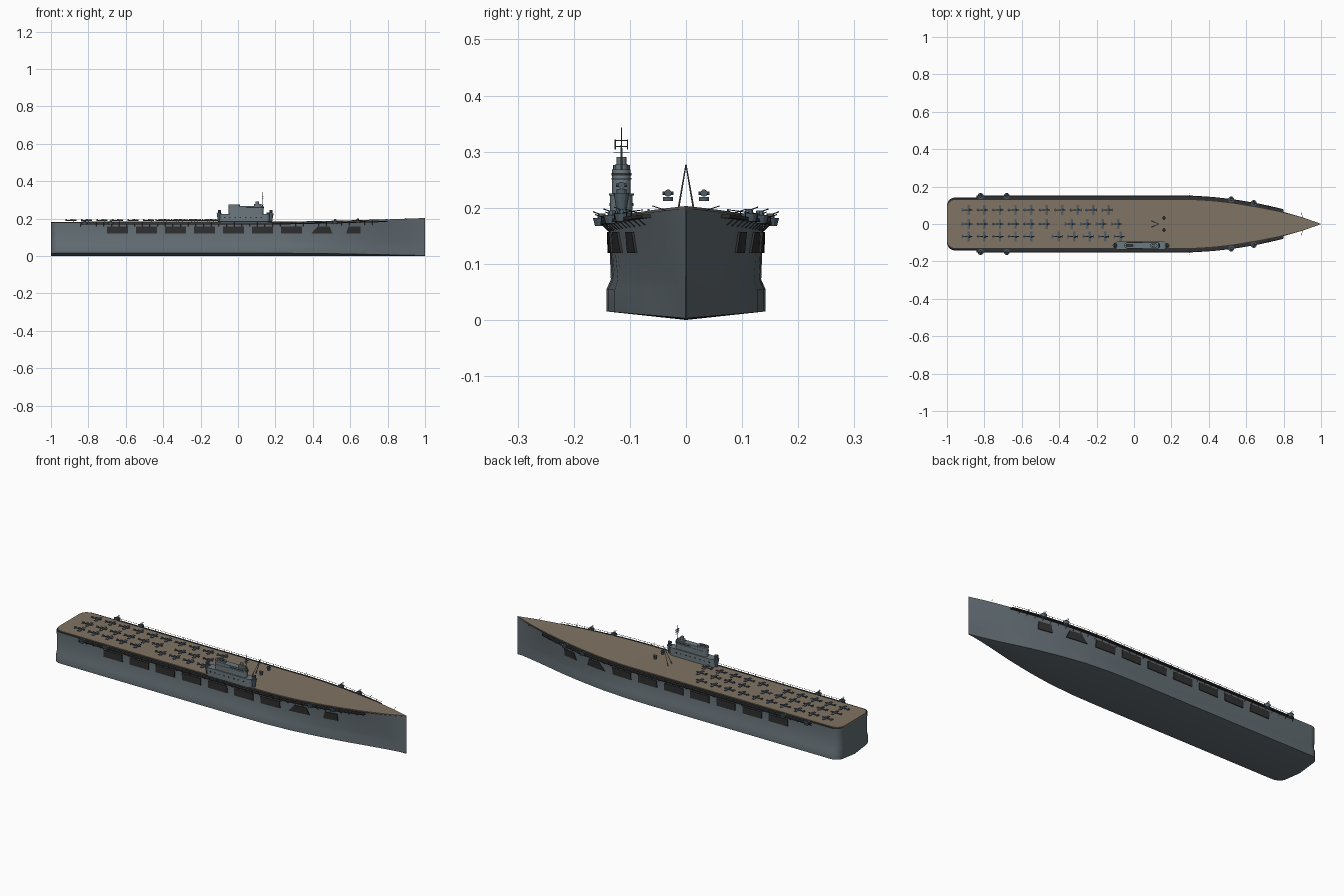
import bpy, bmesh, math
from mathutils import Vector

cube = bpy.data.objects.get("Cube")
if cube:
    bpy.data.objects.remove(cube, do_unlink=True)


def material(name, rgb):
    m = bpy.data.materials.new(name)
    m.use_nodes = True
    m.diffuse_color = (*rgb, 1)
    m.node_tree.nodes["Principled BSDF"].inputs["Base Color"].default_value = (*rgb, 1)
    return m


GREY = material("hull grey", (0.125, 0.155, 0.175))
WOOD = material("deck wood", (0.215, 0.172, 0.125))
DARK = material("dark walkway", (0.03, 0.03, 0.03))
LIGHT = material("island grey", (0.15, 0.19, 0.21))
BLUE = material("aircraft blue grey", (0.08, 0.11, 0.14))


def finish(name, bm, *mats, smooth=False):
    bmesh.ops.recalc_face_normals(bm, faces=bm.faces)
    me = bpy.data.meshes.new(name)
    bm.to_mesh(me)
    bm.free()
    for m in mats:
        me.materials.append(m)
    ob = bpy.data.objects.new(name, me)
    bpy.context.collection.objects.link(ob)
    if smooth:
        bpy.ops.object.select_all(action='DESELECT')
        ob.select_set(True)
        bpy.context.view_layer.objects.active = ob
        bpy.ops.object.shade_smooth_by_angle(angle=math.radians(32))
    return ob


def loft(bm, rings):
    """Skin closed rings of points and cap both ends."""
    vs = [[bm.verts.new(p) for p in r] for r in rings]
    n = len(vs[0])
    for a, b in zip(vs, vs[1:]):
        for i in range(n):
            bm.faces.new((a[i], a[(i + 1) % n], b[(i + 1) % n], b[i]))
    bm.faces.new(vs[0])
    bm.faces.new(vs[-1])


def box(bm, x0, x1, y0, y1, z0, z1):
    loft(bm, [[(x, y0, z0), (x, y1, z0), (x, y1, z1), (x, y0, z1)] for x in (x0, x1)])


def rod(bm, a, b, r, r2=None, n=6):
    """Tapered cylinder from a to b."""
    a, b = Vector(a), Vector(b)
    q = (b - a).to_track_quat('Z', 'Y')
    loft(bm, [[p + q @ Vector((s * math.cos(t), s * math.sin(t), 0))
               for t in (math.tau * i / n for i in range(n))]
              for p, s in ((a, r), (b, r if r2 is None else r2))])


# Hull form: half-breadths at deck level and at the bilge
DECK_PLAN = ((-1, .138), (.3, .138), (.42, .131), (.54, .117), (.66, .097), (.78, .07), (.9, .036), (1, .0005))
LOW_PLAN = ((-1, .142), (.1, .142), (.25, .139), (.4, .127), (.54, .105), (.68, .076), (.82, .04), (.92, .016), (1, .0005))
R = .045


def interp(plan, x):
    for (x0, y0), (x1, y1) in zip(plan, plan[1:]):
        if x <= x1:
            return y0 + (y1 - y0) * (x - x0) / (x1 - x0)
    return plan[-1][1]


def stern(x):
    d = max(0, -1 + R - x)
    return R - math.sqrt(max(0, R * R - d * d))


def deck_w(x):
    return interp(DECK_PLAN, x) - stern(x)


def low_w(x):
    return interp(LOW_PLAN, x) - stern(x)


def sheer(x):
    return .179 + .02 * max(0, (x - .2) / .8) ** 1.5


def knuckle(x):
    return low_w(x) * .8 + (deck_w(x) - .006 * (x < .9)) * .2 - .006 * min(1, low_w(x) / .14)


def side(x, z):
    t = (z - .072) / (sheer(x) - .072)
    return knuckle(x) * (1 - t) + deck_w(x) * t


xs = [-1 + R * (1 - math.cos(a * math.pi / 16)) for a in range(9)]
xs += [-.6, -.2, .1] + [.25 + .75 * i / 20 for i in range(21)]

bm = bmesh.new()
rings = []
for x in xs:
    lw, s = low_w(x), sheer(x)
    half = [(lw, .003 + .012 * lw / .14), (lw, .054), (max(knuckle(x), .0004), .072), (deck_w(x), s)]
    rings.append([(x, 0, 0)] + [(x, y, z) for y, z in half] + [(x, -y, z) for y, z in reversed(half)])
loft(bm, rings)
bm.normal_update()
bmesh.ops.recalc_face_normals(bm, faces=bm.faces)
for f in bm.faces:
    f.material_index = int(f.normal.z > .8)
finish("hull", bm, GREY, DARK, smooth=True)

# Wooden flight deck
bm = bmesh.new()
loft(bm, [[(x, s * max(deck_w(x) - .009 * min(1, 3 * (1 - x)), .0005), sheer(x) + dz)
           for s, dz in ((-1, -.003), (1, -.003), (1, .004), (-1, .004))] for x in xs])
finish("flight_deck", bm, WOOD)

# Gallery walkways with rails, both sides
bm = bmesh.new()
rails = bmesh.new()
gx = [-.84 + 1.64 * i / 40 for i in range(41)]
for s in (-1, 1):
    loft(bm, [[(x, s * (deck_w(x) + o), sheer(x) + dz)
               for o, dz in ((-.004, -.01), (.014, -.01), (.014, -.004), (-.004, -.004))] for x in gx])
    for a, b in zip(gx, gx[1:]):
        pa, pb = [(x, s * (deck_w(x) + .013), sheer(x) + .004) for x in (a, b)]
        rod(rails, pa, pb, .0008, n=4)
        rod(rails, (pa[0], pa[1], pa[2] - .01), pa, .0008, n=4)
        # bracket under the walkway
        rod(rails, (a, s * (deck_w(a) - .002), sheer(a) - .022), (a, s * (deck_w(a) + .012), sheer(a) - .009), .001, n=4)
finish("gallery_walkways", bm, DARK)
finish("gallery_rails", rails, DARK)

# Hangar openings as thin dark plates, the two forward ones slanted
panels = [(-.7 + .155 * i, -.7 + .155 * i, -.588 + .155 * i, -.588 + .155 * i) for i in range(7)]
panels += [(.39, .425, .505, .49), (.578, .59, .655, .655)]
bm = bmesh.new()
for s in (-1, 1):
    for a0, a1, b0, b1 in panels:
        rings = []
        for i in range(5):
            t = i / 4
            lo, hi = a0 + (b0 - a0) * t, a1 + (b1 - a1) * t
            rings.append([(x, s * (side(x, z) + o), z)
                          for x, z, o in ((lo, .119, -.001), (lo, .119, .004), (hi, .157, .004), (hi, .157, -.001))])
        loft(bm, rings)
finish("hangar_openings", bm, DARK)

# Gun tubs on the deck edges
bm = bmesh.new()
for s in (-1, 1):
    for x in (-.82, -.68, .52, .64):
        y, z = s * (deck_w(x) + .012), sheer(x)
        rod(bm, (x, y, z - .012), (x, y, z + .003), .012, .016, 12)
        rod(bm, (x, y, z + .003), (x, y, z + .011), .008, .006, 8)
        for d in (-.003, .003):
            rod(bm, (x + d, y, z + .008), (x + d, y + s * .016, z + .014), .0012)
finish("gun_tubs", bm, BLUE)


# Island superstructure
def rounded_block(bm, x0, x1, y, h, z0, z1):
    """Block with half-round ends."""
    pts = [(x1 - h + h * math.cos(a), y + h * math.sin(a)) for a in (math.pi * (i / 8 - .5) for i in range(9))]
    pts += [(x0 + h + h * math.cos(a), y + h * math.sin(a)) for a in (math.pi * (i / 8 + .5) for i in range(9))]
    loft(bm, [[(px, py, z) for px, py in pts] for z in (z0, z1)])


IY = -.115
bm = bmesh.new()
for x0, x1, h, z0, z1 in ((-.1, .17, .02, .18, .222), (-.105, .175, .022, .222, .225), (-.05, .137, .0165, .225, .268),
                          (-.052, .14, .018, .25, .253), (-.052, .01, .015, .268, .276), (.085, .125, .011, .268, .278)):
    rounded_block(bm, x0, x1, IY, h, z0, z1)
rod(bm, (.103, IY, .278), (.103, IY, .29), .009, n=12)
finish("island", bm, LIGHT, smooth=True)

bm = bmesh.new()
rounded_block(bm, .03, .1385, IY, .0175, .257, .262)
for i in range(8):
    for s in (-1, 1):
        box(bm, -.075 + .028 * i, -.067 + .028 * i, IY + s * .0203 - .001, IY + s * .0203 + .001, .203, .208)
rounded_block(bm, -.045, -.002, IY, .009, .276, .2765)
finish("island_windows_and_funnel_top", bm, DARK)

# Radar mast
bm = bmesh.new()
rod(bm, (.132, IY, .265), (.132, IY, .343), .0025, .0008)
for z in (.308, .319):
    box(bm, .128, .136, IY - .012, IY + .012, z, z + .002)
for y in (-.011, 0, .011):
    rod(bm, (.132, IY + y, .304), (.132, IY + y, .322), .0012)
rod(bm, (.132, IY - .014, .298), (.132, IY + .014, .298), .001)
finish("radar_mast", bm, BLUE)

# Gun directors at the island ends and over the deck
bm = bmesh.new()
for x, y, z in ((-.1, IY, .226), (.176, IY, .226), (.16, .032, .212), (.16, -.032, .212)):
    rod(bm, (x, y, z), (x, y, z + .007), .009, n=12)
    rod(bm, (x - .008, y, z + .014), (x + .008, y, z + .014), .0065, n=10)
    rod(bm, (x, y - .01, z + .014), (x, y + .01, z + .014), .003, n=8)
for x in (-.1, .176):
    rod(bm, (x, IY, .18), (x, IY, .226), .006, .014, 12)
finish("gun_directors", bm, BLUE)

# Leaning two-legged mast
bm = bmesh.new()
for s in (-1, 1):
    rod(bm, (.095, s * .016, .184), (.135, 0, .277), .0018, .0012)
finish("bipod_mast", bm, LIGHT)

# Slender poles along the deck edge and at the bow
bm = bmesh.new()
for x in (.3, .52, .72, .9):
    for s in (-1, 1):
        y, z = s * deck_w(x), sheer(x)
        rod(bm, (x, y, z), (x - .004, y + s * .024, z + .008), .0009, n=4)
finish("edge_poles", bm, DARK)


# Parked aircraft in three rows
def aircraft(bm, x, y, z):
    rod(bm, (x - .032, y, z + .006), (x + .012, y, z + .008), .0015, .0042, 8)
    rod(bm, (x + .012, y, z + .008), (x + .026, y, z + .008), .0042, .003, 8)
    box(bm, x + .001, x + .014, y - .026, y + .026, z + .006, z + .0075)
    box(bm, x - .031, x - .024, y - .01, y + .01, z + .0065, z + .0075)
    box(bm, x - .032, x - .025, y - .0006, y + .0006, z + .006, z + .014)
    box(bm, x - .006, x + .006, y - .002, y + .002, z + .01, z + .0145)
    box(bm, x + .026, x + .027, y - .007, y + .007, z + .0074, z + .0086)
    for s in (-1, 1):
        rod(bm, (x + .01, y + s * .009, z), (x + .01, y + s * .009, z + .007), .0013, n=4)


bm = bmesh.new()
STEP = .083
for y, groups in ((.075, ((-.89, 10),)), (0, ((-.89, 6), (-.34, 4))), (-.067, ((-.89, 5), (-.41, 5)))):
    for start, count in groups:
        for i in range(count):
            aircraft(bm, start + STEP * i, y, .183)
finish("parked_aircraft", bm, BLUE)
